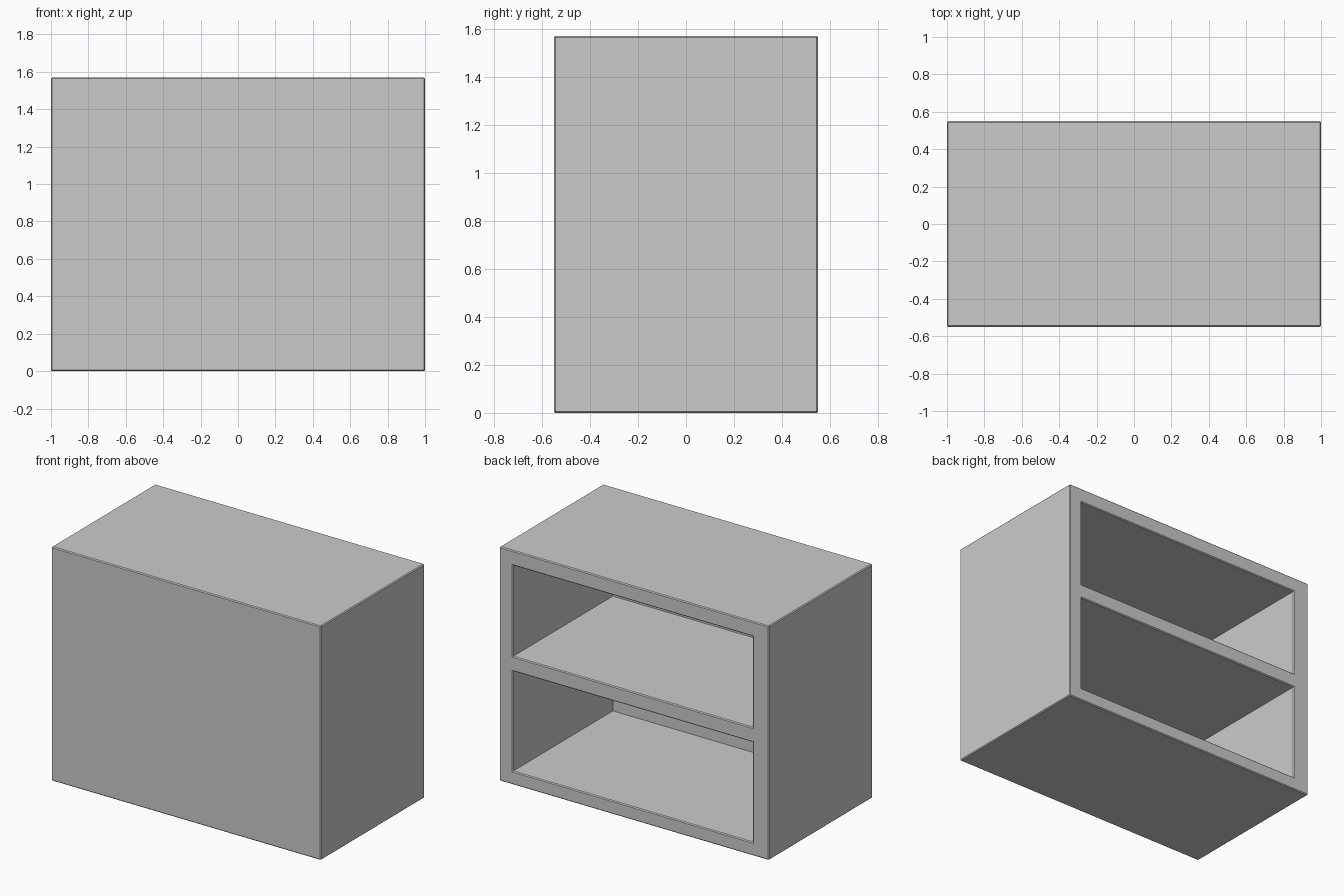
import bpy
import bmesh
import math
from mathutils import Vector

cube = bpy.data.objects.get("Cube")
if cube:
    bpy.data.objects.remove(cube, do_unlink=True)

# Overall size and panel positions
WIDTH, DEPTH, HEIGHT = 2.0, 1.1, 1.57
FRONT_THICKNESS = 0.04
EDGE_BEVEL = 0.006
LEFT_INNER, RIGHT_INNER = 0.90, -0.88
FLOOR, SHELF_BOTTOM, SHELF_TOP, CEILING = 0.09, 0.76, 0.86, 1.47

grey = bpy.data.materials.new("plain grey")
grey.use_nodes = True
colour = (0.6, 0.6, 0.6, 1)
grey.diffuse_color = colour
grey.node_tree.nodes["Principled BSDF"].inputs["Base Color"].default_value = colour

# Solid block standing on the ground
bm = bmesh.new()
bmesh.ops.create_cube(bm, size=1)
for v in bm.verts:
    v.co = Vector((v.co.x * WIDTH, v.co.y * DEPTH, (v.co.z + 0.5) * HEIGHT))
bm.normal_update()


def back_faces():
    return [f for f in bm.faces if f.normal.y > 0.9]


def cut_back(point, normal):
    """Split only the back face along one panel line."""
    faces = back_faces()
    edges = {e for f in faces for e in f.edges}
    verts = {v for f in faces for v in f.verts}
    bmesh.ops.bisect_plane(bm, geom=[*verts, *edges, *faces],
                           plane_co=point, plane_no=normal)
    bm.normal_update()


for x in (LEFT_INNER, RIGHT_INNER):
    cut_back((x, 0, 0), (1, 0, 0))
for z in (FLOOR, SHELF_BOTTOM, SHELF_TOP, CEILING):
    cut_back((0, 0, z), (0, 0, 1))

# Push the two open compartments in from the back
openings = []
for f in back_faces():
    c = f.calc_center_median()
    in_row = FLOOR < c.z < SHELF_BOTTOM or SHELF_TOP < c.z < CEILING
    if RIGHT_INNER < c.x < LEFT_INNER and in_row:
        openings.append(f)
for f in openings:
    new = bmesh.ops.extrude_face_region(bm, geom=[f])["geom"]
    for v in new:
        if isinstance(v, bmesh.types.BMVert):
            v.co.y -= DEPTH - FRONT_THICKNESS
    if f.is_valid:
        bmesh.ops.delete(bm, geom=[f], context="FACES_ONLY")
bmesh.ops.recalc_face_normals(bm, faces=bm.faces)

# Narrow chamfer on the outside edges and opening rims
sharp = [e for e in bm.edges
         if len(e.link_faces) == 2 and e.calc_face_angle_signed() > math.radians(30)]
bmesh.ops.bevel(bm, geom=sharp, offset=EDGE_BEVEL, offset_type="OFFSET",
                segments=1, profile=0.5, affect="EDGES", clamp_overlap=True)

mesh = bpy.data.meshes.new("cabinet_body")
bm.to_mesh(mesh)
bm.free()
mesh.materials.append(grey)
body = bpy.data.objects.new("cabinet_body", mesh)
bpy.context.collection.objects.link(body)
